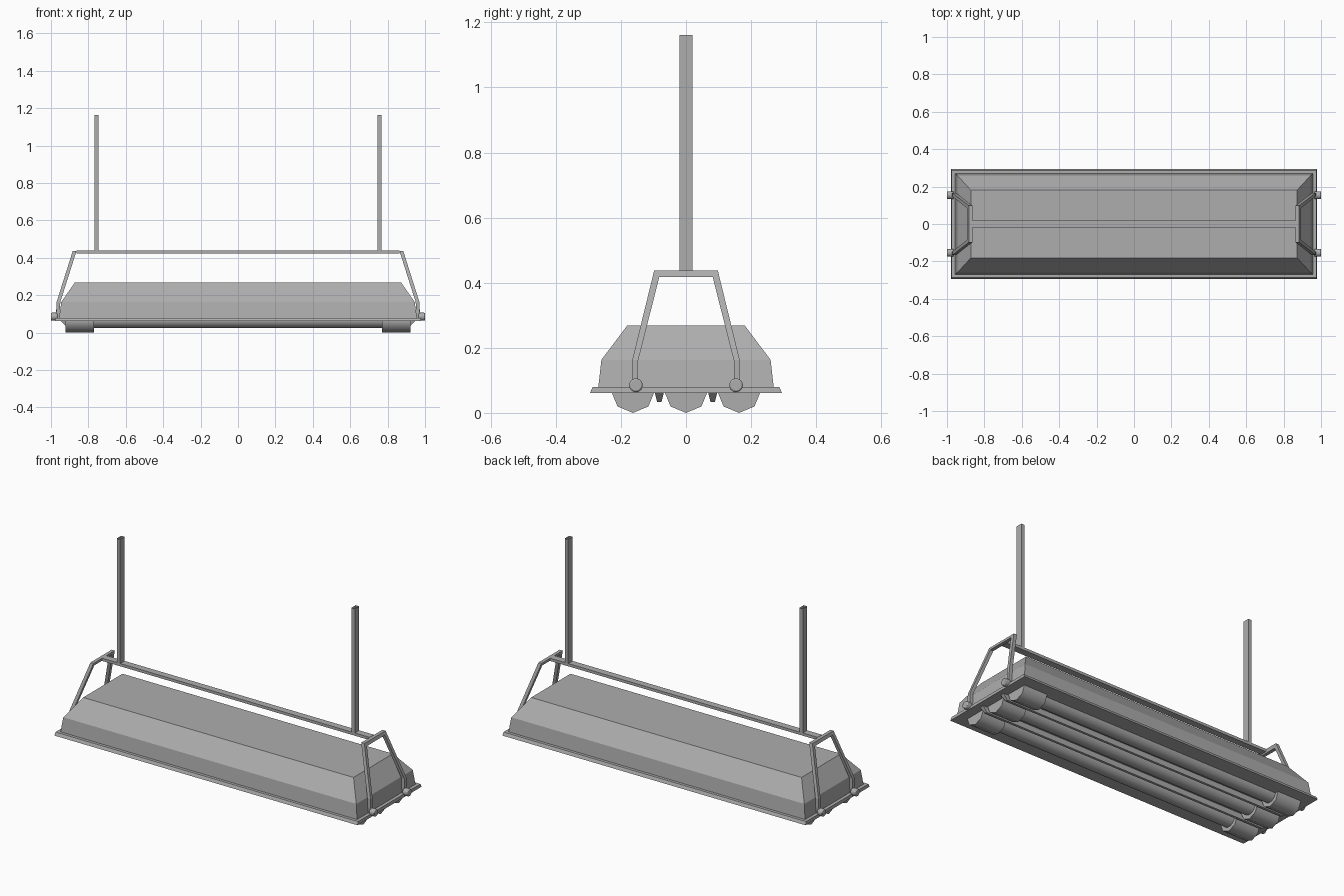
import bpy, bmesh, math
from mathutils import Matrix

if "Cube" in bpy.data.objects:
    bpy.data.objects.remove(bpy.data.objects["Cube"])

# Dark grey paint shared by every part
paint = bpy.data.materials.new("grey_paint")
paint.diffuse_color = (0.42, 0.42, 0.42, 1)
paint.use_nodes = True
paint.node_tree.nodes["Principled BSDF"].inputs["Base Color"].default_value = paint.diffuse_color


def make_object(name, bm):
    bmesh.ops.recalc_face_normals(bm, faces=bm.faces)
    mesh = bpy.data.meshes.new(name)
    bm.to_mesh(mesh)
    bm.free()
    mesh.materials.append(paint)
    ob = bpy.data.objects.new(name, mesh)
    bpy.context.collection.objects.link(ob)
    return ob


def skin(bm, rings, caps=True):
    """Join four-point rings with quads, optionally closing the ends."""
    for a, b in zip(rings, rings[1:]):
        for i in range(4):
            j = (i + 1) % 4
            bm.faces.new((a[i], a[j], b[j], b[i]))
    if caps:
        bm.faces.new(rings[0])
        bm.faces.new(rings[-1])


def loft(name, levels, x=0, y=0, caps=True):
    """Stack of rectangles given as (half x, half y, z)."""
    bm = bmesh.new()
    rings = [[bm.verts.new((x + sx * hx, y + sy * hy, z))
              for sx, sy in ((-1, -1), (1, -1), (1, 1), (-1, 1))]
             for hx, hy, z in levels]
    skin(bm, rings, caps)
    return make_object(name, bm)


def x_cylinder(name, x0, x1, y, z, r, sides):
    bm = bmesh.new()
    m = Matrix.Translation(((x0 + x1) / 2, y, z)) @ Matrix.Rotation(math.pi / 2, 4, 'Y')
    bmesh.ops.create_cone(bm, cap_ends=True, segments=sides, radius1=r,
                          radius2=r, depth=abs(x1 - x0), matrix=m)
    return make_object(name, bm)


def smooth(ob, angle=50):
    bpy.ops.object.select_all(action='DESELECT')
    ob.select_set(True)
    bpy.context.view_layer.objects.active = ob
    bpy.ops.object.shade_smooth_by_angle(angle=math.radians(angle))


# Housing shell and rim
loft("housing", [(0.957, 0.27, 0.075), (0.945, 0.26, 0.163), (0.872, 0.181, 0.268)])
loft("rim", [(0.978, 0.295, 0.061), (0.976, 0.287, 0.079)])

# Lamps with octagonal sockets at both ends
for i, y in enumerate((-0.163, 0, 0.163)):
    smooth(x_cylinder(f"lamp_tube_{i}", -0.8, 0.8, y, 0.07, 0.045, 24))
    for s in (-1, 1):
        smooth(x_cylinder(f"lamp_socket_{i}_{s}", s * 0.77, s * 0.922, y, 0.067, 0.067, 8))

# Reflector ridges between the lamps
for i, y in enumerate((-0.082, 0.082)):
    loft(f"reflector_ridge_{i}", [(0.92, 0.007, 0.034), (0.95, 0.014, 0.063)], y=y)

# Hanging brackets: bent square bar following the end slope
outer = [(0.165, 0.075), (0.165, 0.163), (0.098, 0.437)]
inner = [(0.147, 0.075), (0.147, 0.161), (0.082, 0.418)]


def slope_x(z):
    if z < 0.16:
        return 0.963
    return 0.961 - (z - 0.16) / 0.278 * 0.088


for s in (-1, 1):
    bm = bmesh.new()
    o = outer + [(-y, z) for y, z in reversed(outer)]
    n = inner + [(-y, z) for y, z in reversed(inner)]
    rings = [[bm.verts.new((s * (slope_x(z) + dx), y, z))
              for (y, z), dx in ((a, -0.01), (a, 0.01), (b, 0.01), (b, -0.01))]
             for a, b in zip(o, n)]
    skin(bm, rings)
    make_object(f"bracket_{s}", bm)

    # Pivot knobs
    for t in (-1, 1):
        ob = x_cylinder(f"pivot_knob_{s}_{t}", s * 0.965, s * 1.0, t * 0.154, 0.085, 0.021, 16)
        bev = ob.modifiers.new("bevel", 'BEVEL')
        bev.width = 0.005
        bev.segments = 2
        smooth(ob)

    # Ceiling posts, open tubes
    loft(f"hanging_post_{s}", [(0.011, 0.02, 0.437), (0.011, 0.02, 1.162)], x=s * 0.757, caps=False)

# Top rail joining the brackets
loft("top_rail", [(0.863, 0.02, 0.422), (0.863, 0.02, 0.438)])
